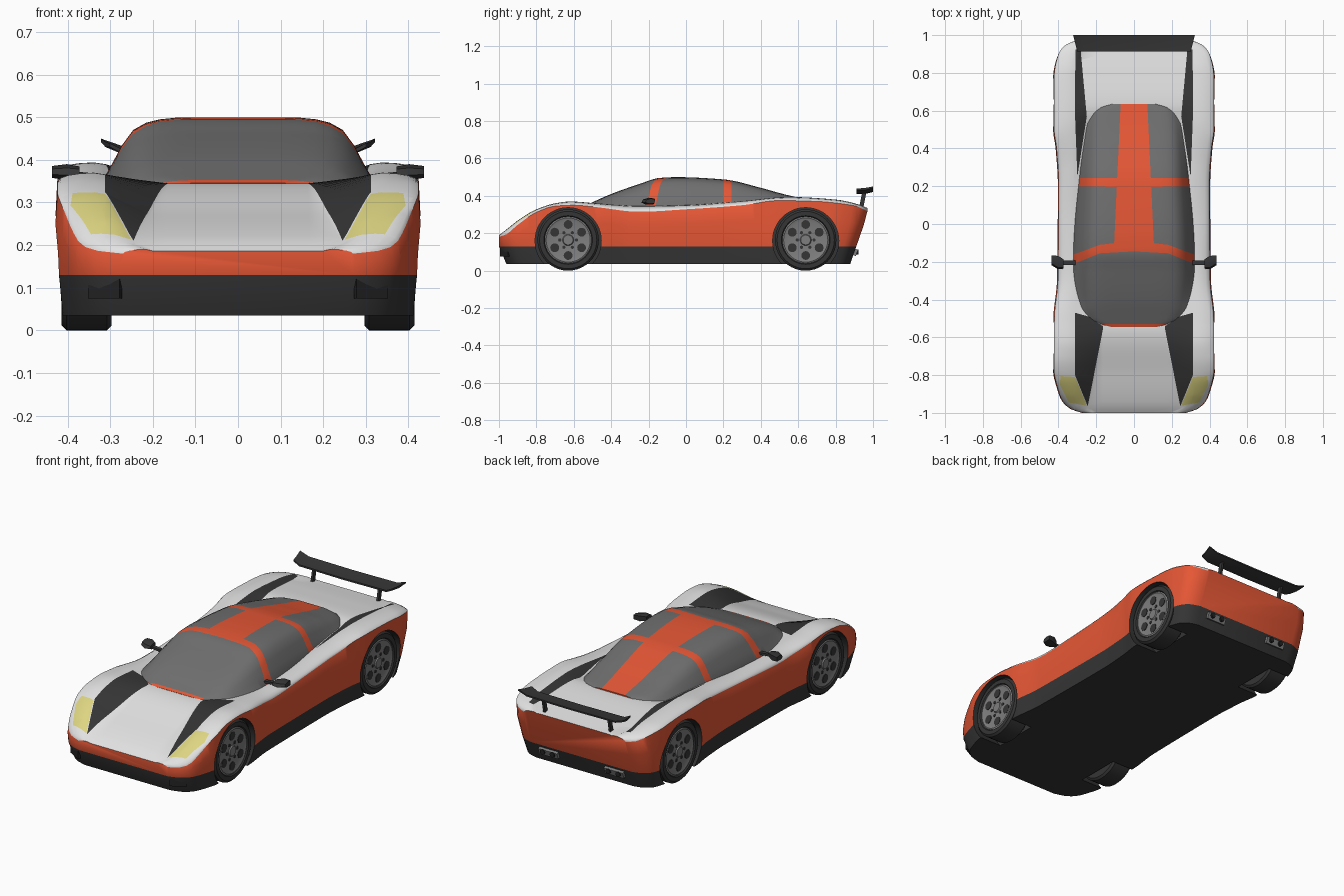
import bpy, bmesh, math
from mathutils import Vector, Matrix

if "Cube" in bpy.data.objects:
    bpy.data.objects.remove(bpy.data.objects["Cube"])

PAL = [("orange paint", (.79, .095, .036)), ("white paint", (.76, .76, .76)), ("dark trim", (.036, .036, .036)),
       ("grey glass", (.16, .16, .16)), ("lamp yellow", (.72, .66, .22)), ("rim grey", (.21, .21, .21)),
       ("black", (.016, .016, .016))]
MATS = []
for n, c in PAL:
    m = bpy.data.materials.new(n)
    m.diffuse_color = (*c, 1)
    m.use_nodes = True
    m.node_tree.nodes["Principled BSDF"].inputs["Base Color"].default_value = m.diffuse_color
    MATS.append(m)
ORANGE, WHITE, DARK, GLASS, YELLOW, RIM, BLACK = range(7)


def finish(name, bm):
    bmesh.ops.recalc_face_normals(bm, faces=bm.faces)
    me = bpy.data.meshes.new(name)
    bm.to_mesh(me)
    bm.free()
    for m in MATS:
        me.materials.append(m)
    ob = bpy.data.objects.new(name, me)
    bpy.context.collection.objects.link(ob)
    return ob


def curve(pts, y):
    """Monotone smooth interpolation through (y, value) points."""
    if y <= pts[0][0]: return pts[0][1]
    if y >= pts[-1][0]: return pts[-1][1]
    s = [(b[1] - a[1]) / (b[0] - a[0]) for a, b in zip(pts, pts[1:])]
    k = max(i for i in range(len(s)) if pts[i][0] <= y)
    def tan(i):
        if i == 0: return s[0]
        if i == len(s): return s[-1]
        a, b = s[i - 1], s[i]
        return 2 * a * b / (a + b) if a * b > 0 else 0
    (y0, v0), (y1, v1) = pts[k], pts[k + 1]
    h = y1 - y0
    t = (y - y0) / h
    return (v0 * (2*t**3 - 3*t*t + 1) + tan(k) * h * (t**3 - 2*t*t + t)
            + v1 * (3*t*t - 2*t**3) + tan(k + 1) * h * (t**3 - t*t))


def loft(ys, half, colour):
    """Closed mirrored loft; half(y) runs from top centre to bottom centre."""
    bm = bmesh.new()
    rings = []
    for y in ys:
        h = half(y)
        rings.append([bm.verts.new((x, y, z)) for x, z in h + [(-x, z) for x, z in h[-2:0:-1]]])
    n, m = len(rings[0]), len(h) - 1
    for a, b in zip(rings, rings[1:]):
        for j in range(n):
            f = bm.faces.new((a[j], a[(j + 1) % n], b[(j + 1) % n], b[j]))
            f.material_index = colour(j if j < m else n - 1 - j)
    for r in (rings[0], rings[-1]):
        bm.faces.new(r)
    bmesh.ops.recalc_face_normals(bm, faces=bm.faces)
    return bm


def cut(bm, faces, co, no):
    geom = set(faces)
    for f in faces:
        geom.update(f.edges, f.verts)
    bmesh.ops.bisect_plane(bm, geom=list(geom), dist=1e-5, plane_co=co, plane_no=no)


def paint(bm, poly, mat):
    """Cut a convex plan-view polygon into the upper skin, on both sides, and colour it."""
    for sx in (1, -1):
        P = [Vector((sx * x, y, 0)) for x, y in poly]
        E = list(zip(P, P[1:] + P[:1]))
        lo = [min(p[i] for p in P) for i in (0, 1)]
        hi = [max(p[i] for p in P) for i in (0, 1)]
        for a, b in E:
            near = [f for f in bm.faces if f.normal.z > .03 and
                    all(max(v.co[i] for v in f.verts) > lo[i] and min(v.co[i] for v in f.verts) < hi[i] for i in (0, 1))]
            d = b - a
            cut(bm, near, a, Vector((d.y, -d.x, 0)))
        for f in bm.faces:
            c = f.calc_center_median()
            s = [(b - a).x * (c - a).y - (b - a).y * (c - a).x for a, b in E]
            if f.normal.z > .03 and (min(s) > 0 or max(s) < 0):
                f.material_index = mat


# Body: width, shoulder crest, belt line, centre height and hood edge along the length
W = [(-1, .27), (-.98, .33), (-.94, .375), (-.88, .4), (-.77, .424), (-.5, .422), (-.3, .403), (.2, .398),
     (.4, .41), (.5, .423), (.78, .423), (.9, .4), (.95, .36), (.97, .31)]
ZS = [(-1, .19), (-.95, .228), (-.9, .268), (-.8, .328), (-.7, .36), (-.62, .37), (-.5, .362), (-.25, .345),
      (0, .35), (.3, .372), (.55, .394), (.8, .38), (.93, .352), (.97, .335)]
ZB = [(-1, .18), (-.96, .195), (-.9, .245), (-.8, .312), (-.7, .345), (-.6, .35), (-.5, .342), (-.25, .315),
      (0, .328), (.3, .35), (.5, .375), (.7, .37), (.9, .347), (.97, .318)]
ZC = [(-1, .186), (-.96, .212), (-.8, .272), (-.54, .345), (-.4, .335), (0, .325), (.5, .355), (.63, .376), (.8, .36), (.97, .333)]
XI = [(-1, .25), (-.8, .205), (-.54, .165), (.2, .2), (.57, .25), (.92, .285)]


def body_half(y):
    w, zs, zb, zc = (curve(t, y) for t in (W, ZS, ZB, ZC))
    xi = min(curve(XI, y), .68 * w)
    arc = [(.8 * w + .2 * w * math.sin(t * math.pi / 8), zb + (zs - zb) * math.cos(t * math.pi / 8)) for t in range(5)]
    return ([(0, zc), (xi / 2, zc), (xi, zc), (.735 * w, zs - .004)] + arc +
            [(w + .005, zb * .6 + .052), (w, .13), (w - .012, .035), (0, .035)])


ys = sorted([-1 + 1.97 * i / 98 for i in range(99)] + [-.99, .96])
bm = loft(ys, body_half, lambda j: WHITE if j < 8 else ORANGE)
cut(bm, list(bm.faces), (0, 0, .13), (0, 0, 1))
for f in bm.faces:
    if f.calc_center_median().z < .1299:
        f.material_index = DARK
paint(bm, [(.165, -.56), (.165, -.54), (.24, -.49), (.312, -.47), (.312, -.8), (.245, -.965)], DARK)   # hood ducts
paint(bm, [(.3, .25), (.313, .6), (.31, .925), (.283, .925), (.25, .57)], DARK)        # rear ducts
paint(bm, [(.25, -.962), (.312, -.81), (.388, -.805), (.393, -.85), (.345, -.945)], YELLOW)  # headlamps
for v in bm.verts:   # tuck nose and tail under
    y, z = v.co.y, v.co.z
    if y > .6 and z < .3:
        v.co.y = .6 + (y - .6) * (1 - .25 * (.3 - z) / .265)
    elif y < -.6 and z < .13:
        v.co.y = -.6 + (y + .6) * (1 - .1 * (.13 - z) / .095)
body = finish("body_shell", bm)

# Wheel arches cut out of the body
WHEELS = [(sx, y) for sx in (1, -1) for y in (-.63, .64)]
bm = bmesh.new()
for sx, y in WHEELS:
    bmesh.ops.create_cone(bm, cap_ends=True, segments=48, radius1=.177, radius2=.177, depth=.32,
                          matrix=Matrix.Translation((sx * .44, y, .16)) @ Matrix.Rotation(math.pi / 2, 4, 'Y'))
for f in bm.faces:
    f.material_index = DARK
cutter = finish("arch_cutter", bm)
cutter.hide_render = True
mod = body.modifiers.new("arches", 'BOOLEAN')
mod.object, mod.operation, mod.solver = cutter, 'DIFFERENCE', 'EXACT'
bpy.context.view_layer.objects.active = body
bpy.ops.object.modifier_apply(modifier=mod.name)
bpy.data.objects.remove(cutter)

# Cabin: glass canopy with painted roof stripe and pillars
CB = [(-.545, .16), (-.535, .19), (-.51, .245), (-.44, .295), (-.2, .326), (.2, .306), (.5, .275), (.59, .25), (.62, .22), (.635, .16)]
CZ = [(-.545, .346), (-.5, .366), (-.4, .41), (-.25, .463), (-.14, .496), (-.05, .5), (.2, .488), (.4, .443), (.5, .415), (.635, .382)]
SEC = [(0, 1), (.3, 1), (.45, .995), (.57, .97), (.67, .92), (.76, .82), (.84, .6), (.91, .33), (1, 0)]


def cabin_half(y):
    b, h = curve(CB, y), curve(CZ, y) - .338
    return [(b * x, .338 + h * z) for x, z in SEC] + [(b, .31), (0, .31)]


bm = loft([-.545 + 1.18 * i / 70 for i in range(71)], cabin_half, lambda j: GLASS)
for p in ([(0, -.1), (.105, -.1), (.07, .65), (0, .65)], [(0, -.145), (0, -.09), (.18, -.11), (.18, -.155)],
          [(.18, -.155), (.18, -.11), (.34, -.17), (.34, -.22)], [(0, .195), (0, .243), (.34, .243), (.34, .2)],
          [(0, -.55), (.17, -.55), (.17, -.53), (0, -.53)], [(.17, -.55), (.17, -.53), (.24, -.502), (.26, -.52)]):
    paint(bm, p, ORANGE)
finish("cabin", bm)


def lathe(bm, prof, y, z, sx, mat, n=40):
    rings = [[bm.verts.new((sx * x, y + r * math.cos(a), z + r * math.sin(a)))
              for a in (2 * math.pi * i / n for i in range(n))] for x, r in prof]
    for p, q in zip(rings, rings[1:]):
        for i in range(n):
            bm.faces.new((p[i], p[(i + 1) % n], q[(i + 1) % n], q[i])).material_index = mat
    for r in (rings[0], rings[-1]):
        bm.faces.new(r).material_index = mat


def box(bm, loc, size, mat, rot=0, axis='Z'):
    M = Matrix.Translation(loc) @ Matrix.Rotation(rot, 4, axis) @ Matrix.Diagonal((*size, 1))
    for v in bmesh.ops.create_cube(bm, size=1, matrix=M)["verts"]:
        for f in v.link_faces:
            f.material_index = mat


# Wheels: tyre, rim disc, dark vents and hub
for sx, y in WHEELS:
    bm = bmesh.new()
    lathe(bm, [(.297, .11), (.297, .153), (.307, .164), (.403, .164), (.414, .153), (.414, .13), (.402, .122)], y, .164, sx, DARK)
    lathe(bm, [(.39, .125), (.408, .125), (.411, .118), (.405, .1), (.405, .03), (.411, .026)], y, .164, sx, RIM)
    for k in range(6):
        a = math.pi / 6 + k * math.pi / 3
        lathe(bm, [(.4, .024), (.408, .024)], y + .083 * math.cos(a), .164 + .083 * math.sin(a), sx, DARK, 12)
    for k in range(6):
        a = k * math.pi / 3
        lathe(bm, [(.4, .009), (.408, .009)], y + .045 * math.cos(a), .164 + .045 * math.sin(a), sx, DARK, 8)
    finish("wheel", bm)

# Rear wing: swept section with raised tips, on two struts
bm = bmesh.new()
rings = []
for x, dz, dx in ((-.3, .018, -.022), (-.265, 0, -.005), (0, -.003, 0), (.265, 0, .005), (.3, .018, .022)):
    rings.append([bm.verts.new((x + dx * (y - .91) / .09, y, z + dz)) for y, z in
                  ((.912, .412), (.955, .412), (1, .424), (1, .432), (.955, .424), (.912, .421))])
for a, b in zip(rings, rings[1:]):
    for i in range(6):
        bm.faces.new((a[i], a[(i + 1) % 6], b[(i + 1) % 6], b[i]))
for r in (rings[0], rings[-1]):
    bm.faces.new(r)
for f in bm.faces:
    f.material_index = DARK
for sx in (1, -1):
    box(bm, (sx * .2, .945, .378), (.012, .022, .085), DARK, -.2, 'X')
finish("rear_wing", bm)

for sx in (1, -1):
    # Door mirrors: arm and tapered housing
    bm = bmesh.new()
    box(bm, (sx * .355, -.205, .364), (.09, .022, .012), DARK, sx * -.1, 'Y')
    for x, s, dy in ((.372, .7, -.008), (.402, 1, 0), (.437, .75, .012)):
        ring = [bm.verts.new((sx * x, -.203 + dy + py * s, .372 + pz * s)) for py, pz in
                ((-.036, -.008), (-.012, -.019), (.03, -.017), (.034, .014), (.004, .018), (-.026, .009))]
        if x > .38:
            for i in range(6):
                bm.faces.new((prev[i], prev[(i + 1) % 6], ring[(i + 1) % 6], ring[i])).material_index = DARK
            if x > .42:
                bm.faces.new(ring).material_index = DARK
        else:
            bm.faces.new(ring).material_index = DARK
        prev = ring
    finish("door_mirror", bm)
    # Front intake
    bm = bmesh.new()
    box(bm, (sx * .312, -.968, .1), (.085, .012, .05), BLACK, sx * .5)
    finish("front_intake", bm)
    # Exhaust plate and twin pipes
    bm = bmesh.new()
    box(bm, (sx * .2, .9, .1), (.115, .03, .036), RIM, -.35, 'X')
    for dx in (-.03, .03):
        M = Matrix.Translation((sx * .2 + dx, .908, .1)) @ Matrix.Rotation(math.pi / 2, 4, 'X')
        for v in bmesh.ops.create_cone(bm, cap_ends=True, segments=14, radius1=.014, radius2=.014, depth=.03, matrix=M)["verts"]:
            for f in v.link_faces:
                f.material_index = BLACK
    finish("exhaust", bm)

bpy.ops.object.select_all(action='SELECT')
bpy.ops.object.shade_smooth_by_angle(angle=math.radians(35))
